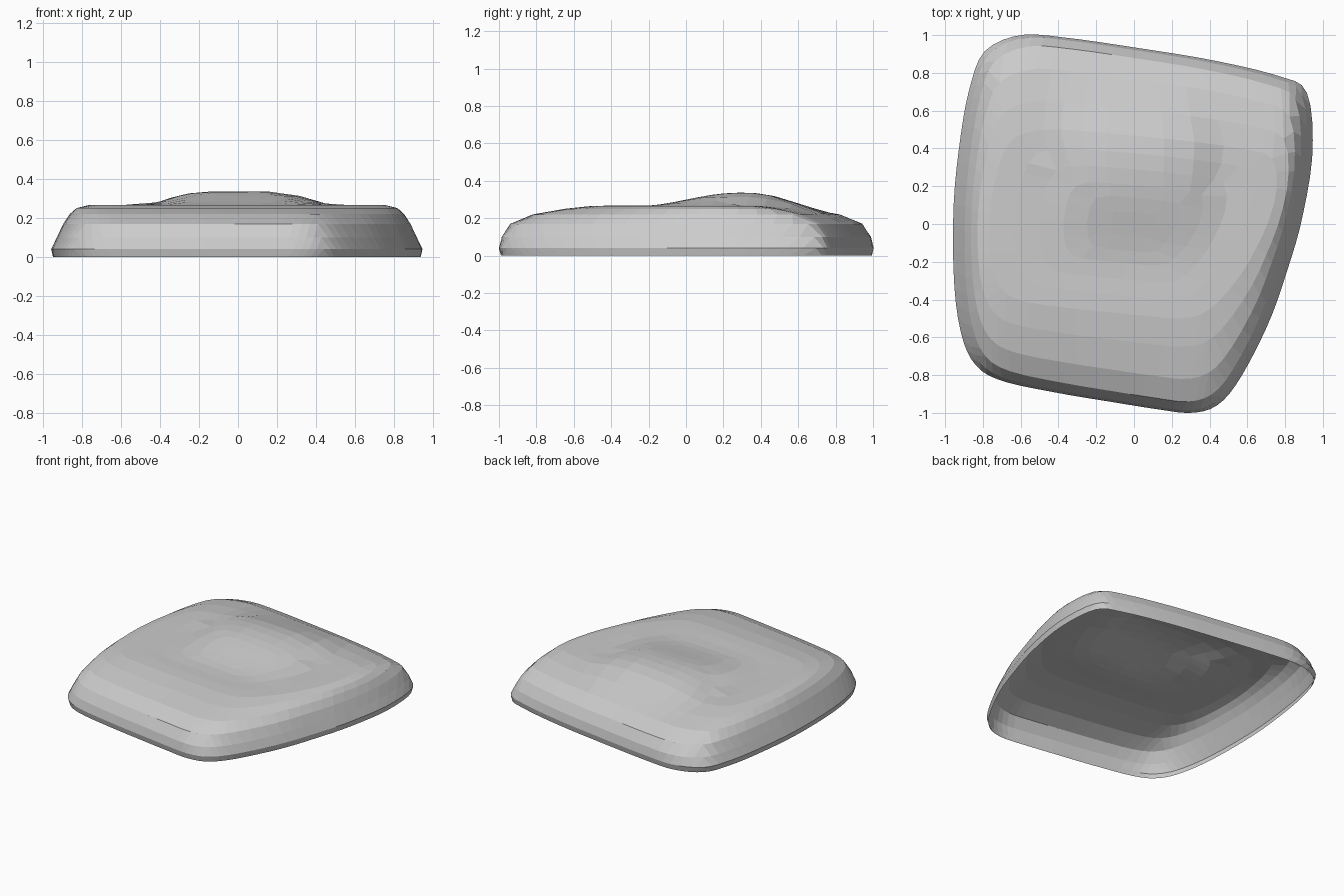
import bpy, bmesh
from math import cos, pi
from mathutils import Vector

cube = bpy.data.objects.get("Cube")
if cube:
    bpy.data.objects.remove(cube, do_unlink=True)

# Rim outline seen from above, six points per side, starting at the front right corner
OUTLINE = [Vector(p) for p in (
    (-.84, -.745), (-.7, -.83), (-.4, -.895), (-.1, -.945), (.12, -.98), (.3, -1),
    (.44, -.96), (.56, -.82), (.71, -.53), (.81, -.25), (.89, .03), (.945, .38),
    (.915, .695), (.76, .785), (.4, .87), (0, .935), (-.35, .985), (-.6, 1),
    (-.79, .915), (-.87, .72), (-.92, .45), (-.955, .1), (-.953, -.3), (-.915, -.58))]

# Nested rings from the centre to the rim: x scale, y scale, height
RINGS = [(0, 0, .264), (.13, .07, .264), (.26, .15, .264), (.39, .22, .264),
         (.52, .31, .265), (.66, .4, .267), (.8, .5, .266), (.865, .65, .25),
         (.9, .82, .22), (.935, .94, .17), (.97, .985, .1), (1, 1, .04), (.99, .99, 0)]
M = len(RINGS) - 1


def outline_at(s):
    """Smooth closed curve through the outline; s runs from 0 to 4, one per side."""
    n = len(OUTLINE)
    s = (s % 4) * n / 4
    i, t = int(s), s % 1
    a, b, c, d = (OUTLINE[(i + k) % n] for k in (-1, 0, 1, 2))
    return b + .5 * t * (c - a + t * (2 * a - 5 * b + 4 * c - d + t * (3 * (b - c) + d - a)))


def bump(x, y):
    """Soft raised mound behind the middle."""
    if abs(x) > .48 or abs(y - .28) > .55:
        return 0
    return .072 * (1 - (x / .48) ** 4) ** 2 * (.5 + .5 * cos(pi * (y - .28) / .55))


def shell_point(i, j):
    """Map a square grid position to the shell."""
    r = max(abs(i), abs(j))
    if r == 0:
        s = 0
    elif j == -r:
        s = (i + r) / (2 * r)
    elif i == r:
        s = 1 + (j + r) / (2 * r)
    elif j == r:
        s = 2 + (r - i) / (2 * r)
    else:
        s = 3 + (r - j) / (2 * r)
    p = outline_at(s)
    kx, ky, z = RINGS[r]
    x, y = p.x * kx, p.y * ky
    return x, y, z + bump(x, y)


# Plain grey finish
grey = bpy.data.materials.new("soft_grey")
grey.use_nodes = True
grey.diffuse_color = (.6, .6, .6, 1)
grey.node_tree.nodes["Principled BSDF"].inputs["Base Color"].default_value = (.6, .6, .6, 1)

# Hollow cushion shell, open underneath
bm = bmesh.new()
span = range(-M, M + 1)
grid = {(i, j): bm.verts.new(shell_point(i, j)) for i in span for j in span}
for i in span[:-1]:
    for j in span[:-1]:
        bm.faces.new((grid[i, j], grid[i + 1, j], grid[i + 1, j + 1], grid[i, j + 1]))
mesh = bpy.data.meshes.new("cushion_shell")
bm.to_mesh(mesh)
bm.free()
mesh.materials.append(grey)
shell = bpy.data.objects.new("cushion_shell", mesh)
bpy.context.collection.objects.link(shell)
